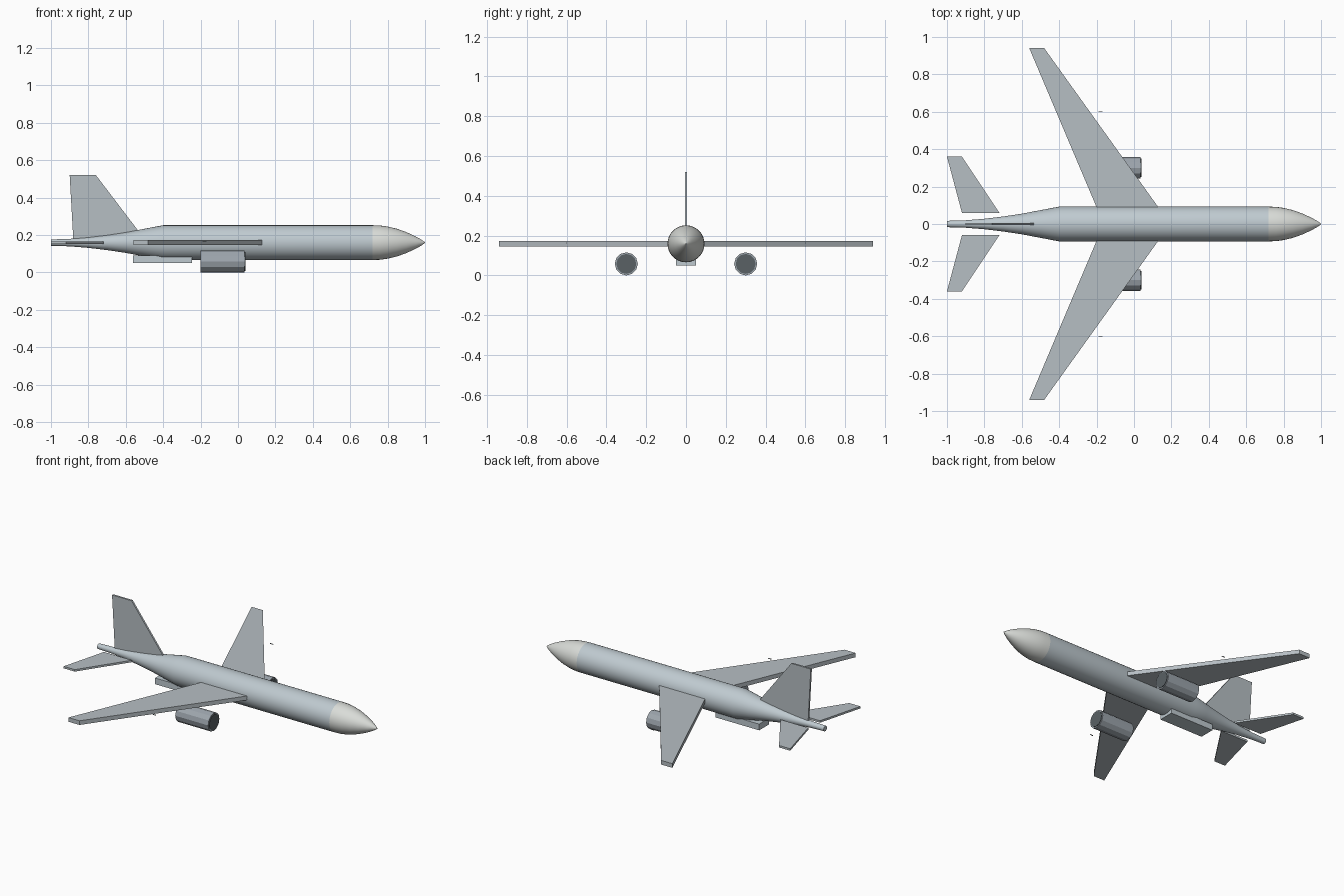
import bpy, bmesh, math
from mathutils import Vector

if "Cube" in bpy.data.objects:
    bpy.data.objects.remove(bpy.data.objects["Cube"])


def material(name, r, g, b):
    m = bpy.data.materials.new(name)
    m.diffuse_color = (r, g, b, 1)
    m.use_nodes = True
    m.node_tree.nodes["Principled BSDF"].inputs["Base Color"].default_value = m.diffuse_color
    return m


BODY = material("body_paint", 0.52, 0.59, 0.63)
WING = material("wing_paint", 0.47, 0.52, 0.55)
NOSE = material("nose_paint", 0.70, 0.72, 0.69)
ENGINE = material("engine_metal", 0.34, 0.38, 0.42)
DARK = material("intake_dark", 0.10, 0.12, 0.13)


def finish(name, bm, mat, smooth=False):
    bmesh.ops.recalc_face_normals(bm, faces=bm.faces)
    me = bpy.data.meshes.new(name)
    bm.to_mesh(me)
    bm.free()
    me.materials.append(mat)
    ob = bpy.data.objects.new(name, me)
    bpy.context.collection.objects.link(ob)
    if smooth:
        bpy.ops.object.select_all(action='DESELECT')
        ob.select_set(True)
        bpy.context.view_layer.objects.active = ob
        bpy.ops.object.shade_smooth_by_angle(angle=math.radians(35))
    return ob


def lathe(name, profile, y, z, sides, mat, smooth=False, caps=(True, True)):
    """Loft circles of (x, radius) along the x axis."""
    bm = bmesh.new()
    rings = []
    for x, r in profile:
        angles = [2 * math.pi * i / sides for i in range(sides)]
        rings.append([bm.verts.new((x, y + r * math.cos(a), z + r * math.sin(a)))
                      for a in angles])
    for a, b in zip(rings, rings[1:]):
        for i in range(sides):
            j = (i + 1) % sides
            bm.faces.new((a[i], a[j], b[j], b[i]))
    for use, ring in zip(caps, (rings[0], rings[-1])):
        if use:
            bm.faces.new(ring)
    return finish(name, bm, mat, smooth)


def slab(name, points, depth, mat):
    """Extrude a flat outline by the depth vector, centred on the outline."""
    d = Vector(depth)
    bm = bmesh.new()
    face = bm.faces.new([bm.verts.new(Vector(p) - d / 2) for p in points])
    new = bmesh.ops.extrude_face_region(bm, geom=[face])["geom"]
    bmesh.ops.translate(bm, vec=d, verts=[v for v in new if isinstance(v, bmesh.types.BMVert)])
    return finish(name, bm, mat)


def box(name, x, y, z, size, mat):
    dx, dy = size[0] / 2, size[1] / 2
    outline = [(x - dx, y - dy, z), (x + dx, y - dy, z), (x + dx, y + dy, z), (x - dx, y + dy, z)]
    return slab(name, outline, (0, 0, size[2]), mat)


AXIS = 0.159
R = 0.093

# Fuselage tube with tapering tail
lathe("fuselage", [(-1.0, 0.017), (-0.90, 0.020), (-0.80, 0.028), (-0.70, 0.040),
                   (-0.60, 0.055), (-0.50, 0.074), (-0.40, R), (0.72, R)],
      0, AXIS, 32, BODY, True, (True, False))

# Rounded pointed nose
lathe("nose_cone", [(0.72, R), (0.76, 0.0915), (0.80, 0.086), (0.85, 0.074), (0.90, 0.056),
                    (0.95, 0.033), (0.98, 0.016), (1.0, 0.002)],
      0, AXIS, 32, NOSE, True, (False, True))

# Vertical fin
slab("tail_fin", [(-0.88, 0, 0.165), (-0.53, 0, 0.218), (-0.76, 0, 0.52), (-0.90, 0, 0.52)],
     (0, 0.012, 0), WING)

# Belly fairing
box("belly_fairing", -0.403, 0, 0.069, (0.315, 0.10, 0.04), BODY)

for side, s in (("left", 1), ("right", -1)):
    # Swept wing
    slab(side + "_wing", [(0.137, s * 0.08, AXIS), (-0.48, s * 0.94, AXIS),
                          (-0.56, s * 0.94, AXIS), (-0.196, s * 0.08, AXIS)],
         (0, 0, 0.027), WING)
    # Tailplane
    slab(side + "_tailplane", [(-0.72, s * 0.06, AXIS), (-0.92, s * 0.36, AXIS),
                               (-1.0, s * 0.36, AXIS), (-0.92, s * 0.06, AXIS)],
         (0, 0, 0.013), WING)
    # Engine pod and dark intake
    lathe(side + "_engine", [(-0.20, 0.058), (0.036, 0.058)], s * 0.30, 0.058, 12, ENGINE)
    lathe(side + "_intake", [(0.03, 0.050), (0.039, 0.050)], s * 0.30, 0.058, 12, DARK)
    # Tiny probe ahead of the wing
    box(side + "_wing_probe", -0.18, s * 0.602, 0.163, (0.022, 0.003, 0.004), DARK)
